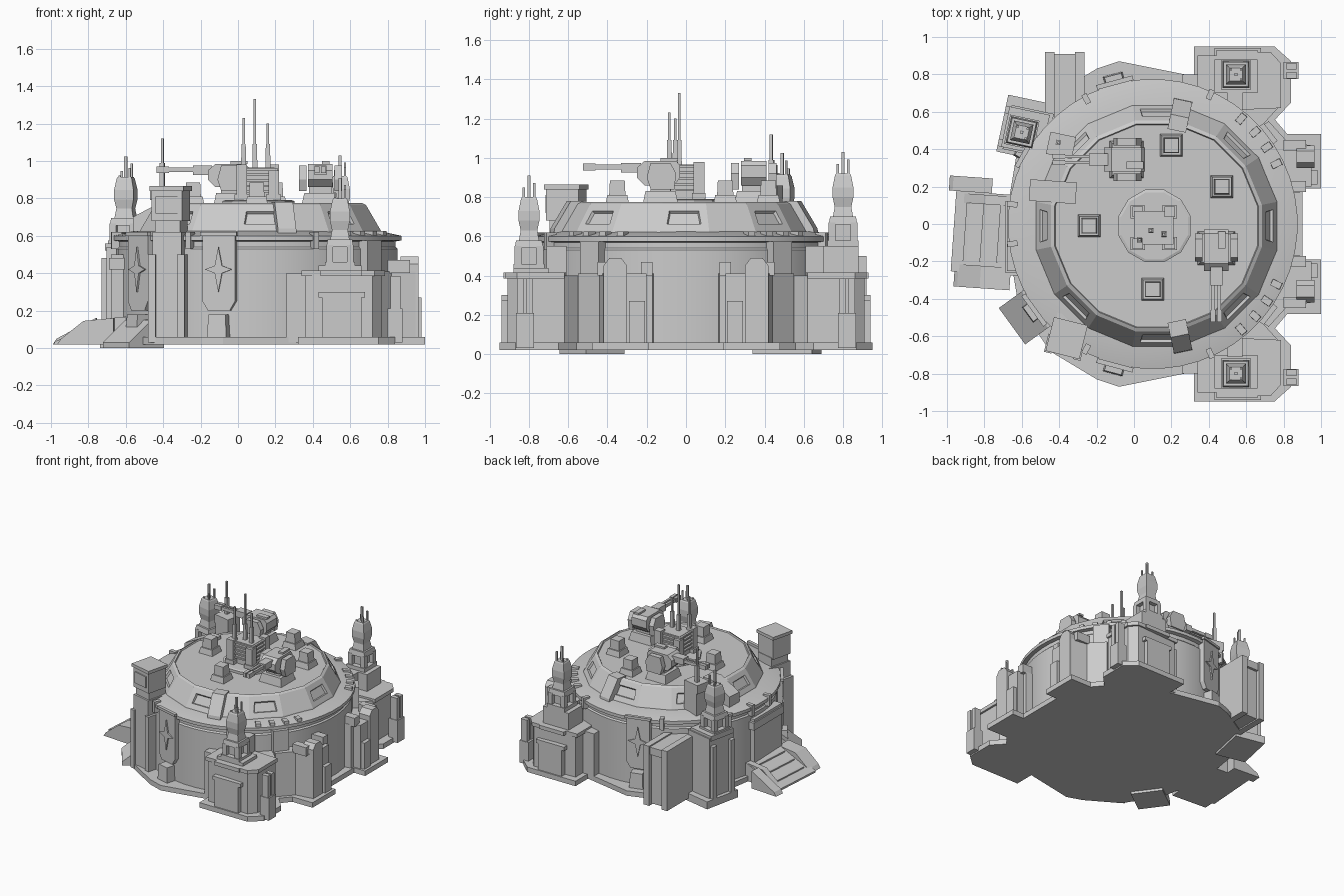
import bpy, bmesh, math
from mathutils import Matrix, Vector

grey = bpy.data.materials.new("concrete_grey")
grey.diffuse_color = (0.6, 0.6, 0.6, 1)
I = Matrix.Identity(4)


def T(x, y, z=0, rot=0):
    return Matrix.Translation((x, y, z)) @ Matrix.Rotation(math.radians(rot), 4, 'Z')


def finish(name, bm, M=I, smooth=False):
    bmesh.ops.recalc_face_normals(bm, faces=bm.faces)
    bm.transform(M)
    me = bpy.data.meshes.new(name)
    bm.to_mesh(me)
    bm.free()
    me.materials.append(grey)
    ob = bpy.data.objects.new(name, me)
    bpy.context.collection.objects.link(ob)
    if smooth:
        bpy.ops.object.select_all(action='DESELECT')
        ob.select_set(True)
        bpy.context.view_layer.objects.active = ob
        bpy.ops.object.shade_smooth_by_angle(angle=math.radians(30))
    return ob


def box(name, x0, x1, y0, y1, z0, z1, M=I, taper=1.0):
    bm = bmesh.new()
    bmesh.ops.create_cube(bm, size=1)
    for v in bm.verts:
        s = taper if v.co.z > 0 else 1
        v.co = ((x0 + x1) / 2 + v.co.x * (x1 - x0) * s,
                (y0 + y1) / 2 + v.co.y * (y1 - y0) * s, z0 if v.co.z < 0 else z1)
    return finish(name, bm, M)


def prism(name, pts, lo, hi, axis='z', M=I):
    """Extrude a 2D outline along an axis (pts are the two other axes)."""
    put = {'z': lambda a, b, c: (a, b, c), 'y': lambda a, b, c: (a, c, b),
           'x': lambda a, b, c: (c, a, b)}[axis]
    bm = bmesh.new()
    f = bm.faces.new([bm.verts.new(put(a, b, lo)) for a, b in pts])
    new = bmesh.ops.extrude_face_region(bm, geom=[f])['geom']
    d = Vector(put(0, 0, hi - lo))
    bmesh.ops.translate(bm, vec=d, verts=[g for g in new if isinstance(g, bmesh.types.BMVert)])
    return finish(name, bm, M)


def lathe(name, prof, n, M=I, smooth=False, window_side=None):
    bm = bmesh.new()
    rings = [[bm.verts.new((r * math.cos(2 * math.pi * (i + .5) / n),
                            r * math.sin(2 * math.pi * (i + .5) / n), z)) for i in range(n)]
             for r, z in prof]
    bm.faces.new(rings[0])
    bm.faces.new(rings[-1])
    wins = []
    for k, (a, b) in enumerate(zip(rings, rings[1:])):
        for i in range(n):
            f = bm.faces.new((a[i], a[(i + 1) % n], b[(i + 1) % n], b[i]))
            if k == window_side and i % 2:
                wins.append(f)
    bmesh.ops.recalc_face_normals(bm, faces=bm.faces)
    if wins:
        bmesh.ops.inset_individual(bm, faces=wins, thickness=.055)
        bmesh.ops.inset_individual(bm, faces=wins, thickness=.008, depth=-.015)
    return finish(name, bm, M, smooth)


CX = 0.10


def rbox(name, ang, r0, r1, w, z0, z1, taper=1.0):
    return box(name, r0, r1, -w / 2, w / 2, z0, z1, T(CX, 0, 0, ang), taper)


# main drum, rim and foundation
lathe("drum", [(.755, .03), (.755, .53), (.745, .54), (.745, .57), (.775, .575), (.775, .60), (.66, .625)],
      48, T(CX, 0), True)
prism("foundation", [(-.62, -.42), (-.45, -.68), (-.2, -.83), (-.08, -.87), (.32, -.79), (.6, -.72), (.8, -.5),
                     (.9, -.2), (.9, .2), (.8, .5), (.6, .72), (.32, .79), (-.08, .87), (-.2, .83),
                     (-.45, .68), (-.62, .42), (-.69, 0)], .02, .06)
# faceted upper ring with recessed windows and roof deck
lathe("upper_ring", [(.665, .60), (.655, .63), (.575, .765), (.555, .775), (.55, .765)], 16,
      T(.12, -.01), window_side=1)
for a in (78, -78):
    prism("ring_rib", [(.52, .60), (.69, .60), (.685, .64), (.60, .78), (.52, .78)], -.05, .05, 'y', T(.12, -.01, 0, a))
prism("left_dormer", [(-.57, .6), (-.32, .6), (-.32, .79), (-.40, .79), (-.57, .70)], .085, .2, 'y', T(0, 0, 0, -4))
# small rim brackets and wall piers
for s in (1, -1):
    for a in (26, 34, 42, 50):
        rbox("rim_bracket", s * a, .705, .765, .04, .58, .625, .9)
    for a in (66, 118, 172):
        rbox("rim_clip", s * a, .73, .785, .03, .53, .62)
    rbox("wall_pier", s * 38, .70, .80, .12, .04, .575)

# roof hub with aerials
lathe("hub_disc", [(.2, .76), (.2, .785), (.185, .79)], 12, T(.11, -.01))
box("hub_core", .015, .195, -.10, .06, .77, .965)
for sx in (-1, 1):
    for sy in (-1, 1):
        M = T(.105 + sx * .085, -.02 + sy * .085)
        box("hub_foot", -.04, .04, -.035, .035, .78, .82, M)
        box("hub_post", -.028, .028, -.028, .028, .82, .98 if sx * sy > 0 else .95, M)
for k in range(5):
    box("hub_fin", -.0, .21, -.11, .07, .83 + k * .03, .842 + k * .03)
for x, y, z in ((.03, -.085, 1.23), (.09, -.035, 1.33), (.16, -.055, 1.20)):
    box("aerial_base", x - .014, x + .014, y - .014, y + .014, .95, 1.09, taper=.8)
    box("aerial", x - .007, x + .007, y - .007, y + .007, 1.08, z)

# roof vents
for x, y in ((.2, .42), (.47, .2), (-.24, -.01), (.1, -.35)):
    box("vent_base", x - .06, x + .06, y - .06, y + .06, .765, .81, taper=.85)
    box("vent_box", x - .042, x + .042, y - .042, y + .042, .80, .885, taper=.9)


# twin-barrel turrets
def turret(x, y, rot):
    M = T(x, y, 0, rot)
    box("turret_base", -.09, .09, -.1, .1, .765, .83, M, .85)
    box("turret_neck", -.05, .05, -.06, .06, .82, .88, M)
    prism("turret_body", [(-.10, .9), (-.07, .86), (.08, .86), (.12, .9), (.12, .95), (.08, .985), (-.08, .985), (-.10, .96)],
          -.065, .065, 'y', M)
    for s in (1, -1):
        prism("turret_cheek", [(-.07, .84), (.05, .84), (.07, .9), (.05, .975), (-.05, .975), (-.08, .92)],
              s * .095 - .02, s * .095 + .02, 'y', M)
        box("turret_barrel", .1, .39, s * .016 - .009, s * .016 + .009, .94, .965, M)
        box("turret_muzzle", .33, .395, s * .017 - .013, s * .017 + .013, .935, .97, M)
    box("barrel_sleeve", .1, .2, -.032, .032, .925, .975, M)
    box("turret_sight", -.09, 0, .01, .05, .985, 1.0, M)


turret(-.04, .345, 180)
turret(.44, -.13, -90)


# small watchtower with open base and spires
def tower(x, y, z, rot=0):
    M = T(x, y, z, rot)
    box("tower_plinth", -.08, .08, -.08, .08, 0, .03, M)
    for sx in (-1, 1):
        for sy in (-1, 1):
            box("tower_leg", sx * .055 - .018, sx * .055 + .018, sy * .055 - .018, sy * .055 + .018, .02, .12, M)
            box("tower_spire", sx * .027 - .006, sx * .027 + .006, sy * .027 - .006, sy * .027 + .006,
                .34, .41 + .02 * sx + .012 * sy, M)
    box("tower_core", -.04, .04, -.04, .04, .02, .12, M)
    box("tower_slab", -.073, .073, -.073, .073, .11, .15, M, .9)
    lathe("tower_shaft", [(.075, .14), (.06, .20), (.075, .25), (.075, .30), (.058, .36), (.05, .37)], 4, M)
    box("tower_mast", -.008, .008, -.008, .008, .36, .48, M)


# corner bastions, mirrored front and back
for s in (-1, 1):
    def Y(pts):
        return [(x, s * y) for x, y in pts]
    prism("bastion_plinth", Y([(.32, .55), (.32, .95), (.75, .95), (.84, .87), (.84, .65), (.7, .5)]), .02, .06)
    prism("bastion_wall", Y([(.36, .55), (.36, .89), (.72, .91), (.77, .85), (.77, .62), (.66, .5)]), .05, .40)
    prism("bastion_cap", Y([(.34, .6), (.34, .90), (.44, .90), (.44, .93), (.66, .93), (.66, .92), (.73, .92), (.785, .86), (.785, .62)]), .385, .415)
    y0, y1 = sorted((s * .9, s * .94))
    box("bastion_front_panel", .45, .66, y0, y1, .05, .28)
    box("bastion_front_ledge", .43, .68, y0, y1, .27, .30)
    box("bastion_upper_block", .43, .66, s * .79 - .09, s * .79 + .09, .41, .44 if s < 0 else .55)
    box("bastion_link", .50, .58, s * .66 - .05, s * .66 + .05, .40, .55)
    tower(.545, s * .80, .43 if s < 0 else .55)
    box("corner_post_base", .80, .88, s * .82 - .045, s * .82 + .045, .03, .21)
    for d in (-.024, .024):
        box("corner_post_prong", .815, .87, s * .82 + d - .017, s * .82 + d + .017, .2, .385)
    box("bastion_wing", .26, .38, s * .72 - .08, s * .72 + .08, .03, .40)
    # right-side buttress blocks
    prism("side_plinth", Y([(.76, .16), (.9, .16), (.9, .19), (1.0, .19), (1.0, .48), (.82, .48), (.7, .62), (.65, .5)]), .02, .06)
    prism("side_wall", Y([(.78, .16), (.89, .17), (.89, .2), (.95, .2), (.95, .42), (.82, .44), (.72, .55), (.65, .5)]), .05, .41)
    for c in (.2, .42):
        box("side_merlon", .80, .92, s * c - .03, s * c + .03, .40, .47)
    prism("side_column", [(s * .36 - .06, .05), (s * .36 + .06, .05), (s * .36 + .06, .45), (s * .36 + .03, .49),
                          (s * .36 - .03, .49), (s * .36 - .06, .45)], .87, .965, 'x')
    box("side_panel", .94, .98, s * .25 - .04, s * .25 + .04, .05, .27)

# ornamental shield panels with raised diamond
for a in (-105, 105, -144, 150):
    M = T(CX, 0, 0, a)
    prism("shield_panel", [(-.09, .25), (-.06, .2), (.06, .2), (.09, .25), (.09, .60), (-.09, .60)], .72, .785, 'x', M)
    prism("diamond_ornament", [(-.075, .42), (-.02, .40), (0, .30), (.02, .40), (.075, .42), (.02, .44), (0, .54), (-.02, .44)],
          .78, .795, 'x', M)
    rbox("shield_foot", a, .74, .83, .11, .03, .18, .85)
    box("shield_rail", .77, .795, -.1, .1, .60, .62, M)

# front-left watch post
M = T(-.36, -.61, 0, -14)
box("post_shaft", -.08, .08, -.085, .12, .03, .62, M)
for x in (-.10, .06):
    box("post_rib", x, x + .04, -.10, .0, .03, .50, M)
box("post_waist", -.07, .07, -.07, .09, .61, .69, M)
box("post_head", -.085, .085, -.085, .085, .68, .85, M)
box("post_window_frame", -.06, .06, -.093, -.08, .72, .81, M)
box("post_roof", -.093, .093, -.093, .093, .84, .865, M)

# rear-left bastion with tower
M = T(-.59, .5, 0, -12)
box("rear_left_plinth", -.12, .12, -.14, .17, 0, .06, M)
box("rear_left_wall", -.09, .14, -.12, .12, .05, .54, M)
box("rear_left_cap", -.10, .12, -.11, .11, .52, .56, M)
for y in (-.11, .07):
    box("rear_left_rib", -.12, -.05, y, y + .04, .05, .48, M)
tower(-.6, .49, .545, -12)
# comms box on the ring
M = T(-.39, .42, 0, -12)
box("comms_shaft", -.06, .07, -.06, .06, .58, .80, M)
box("comms_head", -.07, .07, -.06, .06, .79, .86, M)
box("comms_aerial_base", -.03, -.005, 0, .025, .85, .99, M)
box("comms_aerial", -.024, -.01, .004, .018, .98, 1.12, M)

# rear gate block
box("gate_core", -.44, -.3, .5, .89, .03, .48)
for x in (-.475, -.315):
    box("gate_pier", x, x + .05, .5, .92, .02, .50)
box("gate_lintel", -.44, -.3, .55, .91, .43, .49)

# entrance ramp and flanking walls on the left
M = T(0, 0, 0, -4)
prism("ramp", [(-.96, .02), (-.55, .02), (-.55, .17), (-.66, .16), (-.96, .035)], -.32, .11, 'y', M)
for y0, y1, x0, x1 in ((-.40, -.28, -.94, -.64), (.05, .10, -.94, -.64), (.11, .19, -1.0, -.77)):
    prism("ramp_wall", [(x0, .02), (x1, .02), (x1, .16), (-.80, .145), (x0 + .02, .05)], y0, y1, 'y', M)
for k in range(3):
    box("ramp_tread", -.90 + k * .09, -.88 + k * .09, -.26, .05, .04 + k * .038, .07 + k * .038, M)
box("entrance_frame", -.68, -.6, -.25, .1, .03, .50)
box("entrance_lintel", -.69, -.6, -.26, .12, .42, .48)
# front-left sloping foot
prism("sloping_foot", [(.70, 0), (.93, 0), (.93, .03), (.78, .15), (.70, .16)], -.12, .12, 'y', T(CX, 0, 0, -144))
